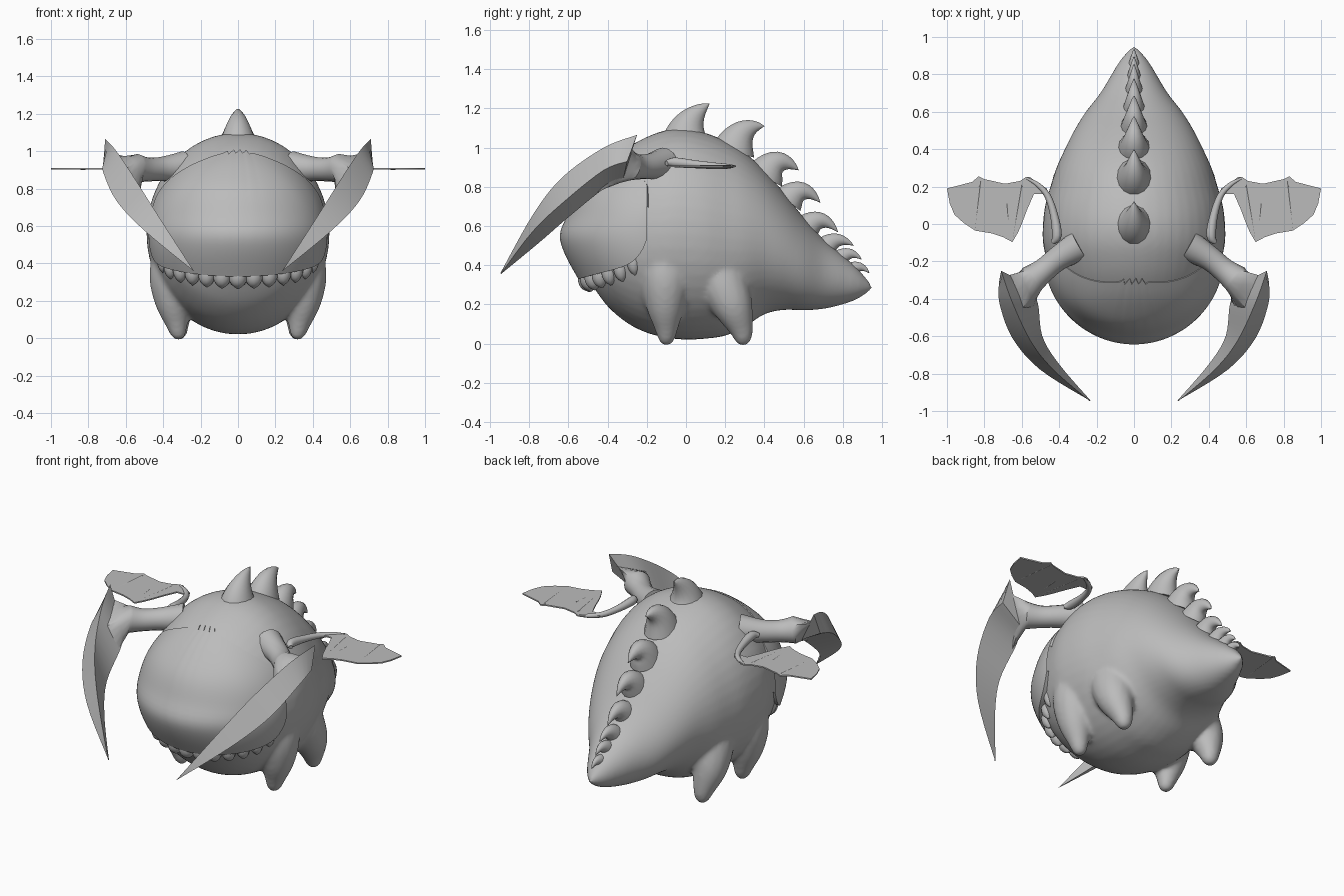
import bpy, math
from mathutils import Vector as V

if "Cube" in bpy.data.objects:
    bpy.data.objects.remove(bpy.data.objects["Cube"])

GREY = bpy.data.materials.new("grey_skin")
GREY.diffuse_color = (0.5, 0.5, 0.5, 1)
GREY.use_nodes = True
GREY.node_tree.nodes["Principled BSDF"].inputs["Base Color"].default_value = GREY.diffuse_color


def activate(ob):
    bpy.ops.object.select_all(action='DESELECT')
    ob.select_set(True)
    bpy.context.view_layer.objects.active = ob


def make(name, verts, faces, angle=40):
    me = bpy.data.meshes.new(name)
    me.from_pydata([tuple(v) for v in verts], [], faces)
    me.materials.append(GREY)
    ob = bpy.data.objects.new(name, me)
    bpy.context.collection.objects.link(ob)
    activate(ob)
    bpy.ops.object.mode_set(mode='EDIT')
    bpy.ops.mesh.select_all(action='SELECT')
    bpy.ops.mesh.remove_doubles(threshold=0.0005)
    bpy.ops.mesh.normals_make_consistent(inside=False)
    bpy.ops.object.mode_set(mode='OBJECT')
    bpy.ops.object.shade_smooth_by_angle(angle=math.radians(angle))
    return ob


def loft(name, rings, closed=True, caps=True, angle=40):
    n = len(rings[0])
    verts = [p for r in rings for p in r]
    faces = [(i * n + j, i * n + (j + 1) % n, (i + 1) * n + (j + 1) % n, (i + 1) * n + j)
             for i in range(len(rings) - 1) for j in range(n if closed else n - 1)]
    if caps:
        faces += [tuple(range(n)), tuple(range(len(verts) - n, len(verts)))]
    return make(name, verts, faces, angle)


def smooth(pts, steps):
    """Catmull-Rom through tuples of any length."""
    P = [pts[0]] + list(pts) + [pts[-1]]
    out = []
    for i in range(1, len(P) - 2):
        for s in range(steps):
            t = s / steps
            out.append([0.5 * (2 * b + (c - a) * t + (2 * a - 5 * b + 4 * c - d) * t * t
                               + (3 * b - a - 3 * c + d) * t ** 3)
                        for a, b, c, d in zip(P[i - 1], P[i], P[i + 1], P[i + 2])])
    return out + [list(pts[-1])]


def tube_rings(pts, n=16, steps=5):
    """Circles along a path of (x, y, z, radius) points."""
    path = smooth(pts, steps)
    rings = []
    for i, p in enumerate(path):
        a, b = path[max(i - 1, 0)], path[min(i + 1, len(path) - 1)]
        d = (V(b[:3]) - V(a[:3])).normalized()
        side = d.cross(V((0, 0, 1)) if abs(d.z) < 0.8 else V((0, 1, 0))).normalized()
        up = side.cross(d)
        rings.append([V(p[:3]) + p[3] * (side * math.cos(k * math.tau / n)
                                         + up * math.sin(k * math.tau / n)) for k in range(n)])
    return rings


def tube(name, pts, n=16, steps=5):
    return loft(name, tube_rings(pts, n, steps))


def lerp(table, x):
    for a, b in zip(table, table[1:]):
        if x <= b[0]:
            t = max(0, (x - a[0]) / (b[0] - a[0]))
            return [p + (q - p) * t for p, q in zip(a, b)]
    return table[-1]


# Body and tail: y, top, bottom, half width
body = smooth([(-.56, .50, .49, .003), (-.53, .69, .38, .15), (-.48, .81, .30, .27), (-.40, .92, .19, .375),
               (-.30, 1.0, .105, .43), (-.2, 1.055, .055, .465), (-.1, 1.09, .03, .487), (0, 1.097, .02, .487),
               (.1, 1.075, .025, .475), (.2, 1.035, .04, .447), (.3, .975, .085, .415), (.4, .885, .15, .37),
               (.5, .77, .172, .32), (.6, .645, .17, .258), (.7, .535, .177, .18), (.8, .45, .20, .12),
               (.88, .38, .23, .07), (.955, .29, .28, .004)], 4)
N = 48
torso = loft("body", [[V((w * math.sin(k * math.tau / N), y, (t + b) / 2 + (t - b) / 2 * math.cos(k * math.tau / N)))
                       for k in range(N)] for y, t, b, w in body])

# Legs, blended into the body
parts = [torso]
for s in (-1, 1):
    for name, pts in (("front_leg", [(.31, -.10, .50, .13), (.345, -.105, .34, .13), (.345, -.105, .2, .103),
                                     (.328, -.10, .08, .062), (.316, -.10, .01, .036), (.312, -.10, -.012, .004)]),
                      ("rear_leg", [(.25, .14, .46, .13), (.30, .18, .33, .135), (.33, .235, .2, .107),
                                    (.322, .28, .08, .065), (.314, .295, .01, .038), (.31, .30, -.012, .004)])):
        parts.append(tube(name, [(p[0] * s,) + p[1:] for p in pts]))
activate(torso)
for p in parts:
    p.select_set(True)
bpy.ops.object.join()
rm = torso.modifiers.new("blend", 'REMESH')
rm.mode, rm.voxel_size, rm.use_smooth_shade = 'VOXEL', .013, True
sm = torso.modifiers.new("soften", 'SMOOTH')
sm.factor, sm.iterations = .5, 10


def body_front(x, z):
    """y where the front of the body passes through (x, z)."""
    lo, hi = -.56, -.19
    for _ in range(14):
        y = (lo + hi) / 2
        _, t, b, w = lerp(body, y)
        inside = (x / w) ** 2 + ((z - (t + b) / 2) / ((t - b) / 2)) ** 2 < 1
        lo, hi = (lo, y) if inside else (y, hi)
    return hi


# Upper jaw shell wrapped over the front of the head
front = smooth([(.33, -.55), (.46, -.62), (.56, -.645), (.66, -.605), (.77, -.565),
                (.84, -.52), (.92, -.44), (.98, -.37), (1.03, -.31)], 4)


def lip(a):
    c = 1 - math.cos(a)
    return .33 + .09 * c + .11 * c ** 8


def jaw(a, z, shrink=0.0):
    w = .478 * math.sqrt(max(0, 1 - ((z - .555) / .51) ** 2)) - shrink
    f = lerp(front, z)[1] + shrink
    return V((w * math.sin(a), -.2 + (f + .2) * max(0, math.cos(a)) ** 1.08, z))


COLS, ROWS = 64, 24
cols = [math.pi * (k / COLS - .5) for k in range(COLS + 1)]
rings = [[jaw(a, lip(a) + .015, .09) for a in cols]]
for i in range(ROWS + 1):
    ring = []
    for a in cols:
        top = .70 + .30 * max(0, math.cos(a)) ** .65
        if abs(a) < .3:                                # ragged fringe
            top += .012 * math.sin(a * 42)
        p = jaw(a, lip(a) + (top - lip(a)) * i / ROWS)
        hug = (i / ROWS) ** 4                          # sits flush along the brow
        p.y += (body_front(p.x, p.z) - .008 - p.y) * hug
        ring.append(p)
    rings.append(ring)
rings.append([p + V((-p.x * .06, .02, -.02)) for p in rings[-1]])
loft("upper_jaw", rings, closed=False, caps=False)

# Rounded teeth under the lip
for k in range(-6, 7):
    a = k * .225
    p = jaw(a, lip(a), .05)
    r = .052 - .003 * abs(k)
    tube("tooth", [(p.x, p.y, p.z + .02, r), (p.x, p.y, p.z - .015, r * .95), (p.x, p.y + .005, p.z - .045, r * .65),
                   (p.x, p.y + .01, p.z - .066, .004)], 12, 3)

# Back spikes: base y z, bend y z, tip y z, radius
spikes = [(0, 1.05, .01, 1.16, .12, 1.225, .10), (.24, .98, .28, 1.12, .40, 1.11, .095),
          (.40, .85, .47, .98, .575, .885, .086), (.52, .73, .60, .825, .685, .72, .07),
          (.625, .60, .70, .665, .775, .57, .057), (.72, .50, .78, .555, .855, .50, .046),
          (.79, .44, .845, .48, .895, .43, .036), (.855, .385, .90, .405, .935, .36, .028)]
for by, bz, cy, cz, ty, tz, r in spikes:
    rings = []
    for i in range(11):
        t = i / 10
        q = V((0, by, bz)) * (1 - t) ** 2 + V((0, cy, cz)) * 2 * t * (1 - t) + V((0, ty, tz)) * t * t
        d = (V((0, cy - by, cz - bz)) * (1 - t) + V((0, ty - cy, tz - cz)) * t).normalized()
        side = V((0, d.z, -d.y))
        rr = r * (1 - t) ** .85 + .0008
        rings.append([q + rr * (V((1, 0, 0)) * math.cos(k * math.tau / 14)
                                + side * 1.2 * math.sin(k * math.tau / 14)) for k in range(14)])
    loft("back_spike", rings)

# Horn blade edges: upper, outer, inner
upper = [(.71, -.25, 1.065), (.65, -.42, 1.0), (.55, -.63, .85), (.43, -.78, .66), (.237, -.947, .36)]
outer = [(.72, -.30, .93), (.72, -.42, .885), (.65, -.61, .735), (.50, -.78, .575), (.235, -.945, .357)]
inner = [(.57, -.32, .84), (.515, -.42, .79), (.49, -.60, .645), (.40, -.75, .515), (.233, -.943, .356)]
# Wing membrane outline
wing = [(-.475, .16), (-.465, .19), (-.51, .215), (-.555, .25), (-.58, .25), (-.61, .23), (-.69, .215),
        (-.80, .24), (-.83, .255), (-.865, .225), (-1, .19), (-.985, .11), (-.96, .05), (-.91, .005),
        (-.85, -.035), (-.76, -.05), (-.70, -.07), (-.65, -.097), (-.62, -.045), (-.60, .0), (-.57, .08), (-.535, .16)]
for s in (-1, 1):
    m = lambda p: (p[0] * s,) + tuple(p[1:])
    edges = [smooth([m(p) for p in e], 5) for e in (upper, outer, inner)]
    loft("horn_blade", [[V(e[i]) for e in edges] for i in range(len(edges[0]))], angle=30)
    # Horn arm flaring onto the inner face of the blade
    rings = tube_rings([m(p) for p in [(.29, -.115, .915, .085), (.40, -.18, .905, .066), (.48, -.245, .902, .064),
                                       (.545, -.295, .908, .078)]], 16, 4)
    U, O, I = edges
    mix = lambda i, t: V(U[i]).lerp(V(I[i]), t) + (V(O[i]) - V(U[i])) * .06
    c = [mix(0, .3), mix(6, .3), mix(6, .95), mix(0, .95)]
    quad = [c[k // 4].lerp(c[(k // 4 + 1) % 4], k % 4 / 4) for k in range(16)]
    options = [q[o:] + q[:o] for q in (quad, quad[::-1]) for o in range(16)]
    last = min(options, key=lambda q: sum((a - b).length_squared for a, b in zip(q, rings[-1])))
    loft("horn_arm", rings + [[a.lerp(b, .45) for a, b in zip(rings[-1], last)], last])
    # Wing arm, membrane and finger ribs
    tube("wing_arm", [m(p) for p in [(.435, -.10, .92, .012), (.412, -.06, .925, .026), (.428, .05, .915, .021),
                                     (.462, .15, .907, .017), (.515, .21, .905, .013), (.575, .245, .905, .006)]],
         10, 4)
    n = len(wing)
    verts = [(-x * s, y, .905 + h) for h in (-.004, .004) for x, y in wing]
    faces = [tuple(range(n)), tuple(range(n, 2 * n))] + [(i, (i + 1) % n, n + (i + 1) % n, n + i) for i in range(n)]
    make("wing_membrane", verts, faces, 30)
    for root, tip in (((.60, .21), (.65, -.09)), ((.82, .23), (.85, -.03)), ((.68, .11), (.67, .0))):
        tube("wing_finger", [(root[0] * s, root[1], .905, .006), (tip[0] * s, tip[1], .905, .004)], 8, 2)
